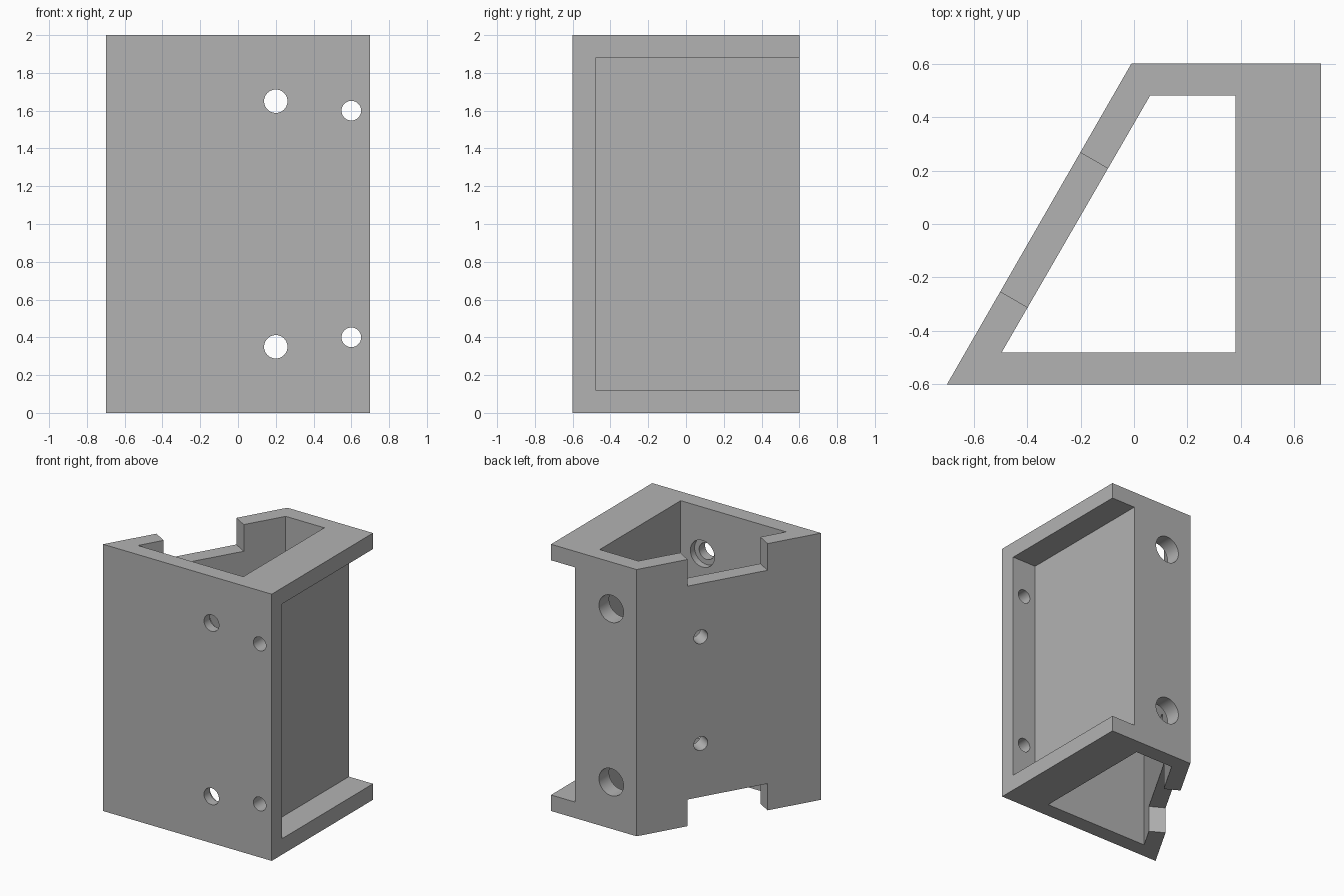
import bpy, bmesh, math
from mathutils import Vector, Matrix

cube = bpy.data.objects.get("Cube")
if cube:
    bpy.data.objects.remove(cube, do_unlink=True)

HEIGHT, WALL = 2.0, 0.12

grey = bpy.data.materials.new("plain grey")
grey.use_nodes = True
colour = (0.448, 0.448, 0.448, 1)
grey.diffuse_color = colour
grey.node_tree.nodes["Principled BSDF"].inputs["Base Color"].default_value = colour


def make_object(name, bm):
    bmesh.ops.recalc_face_normals(bm, faces=bm.faces)
    mesh = bpy.data.meshes.new(name)
    bm.to_mesh(mesh)
    bm.free()
    mesh.materials.append(grey)
    obj = bpy.data.objects.new(name, mesh)
    bpy.context.collection.objects.link(obj)
    return obj


def prism(name, outline, z0, z1):
    bm = bmesh.new()
    face = bm.faces.new([bm.verts.new((x, y, z0)) for x, y in outline])
    grown = bmesh.ops.extrude_face_region(bm, geom=[face])["geom"]
    verts = [g for g in grown if isinstance(g, bmesh.types.BMVert)]
    bmesh.ops.translate(bm, verts=verts, vec=(0, 0, z1 - z0))
    return make_object(name, bm)


def box(name, centre, size, turn=0):
    bm = bmesh.new()
    place = Matrix.Translation(centre) @ Matrix.Rotation(turn, 4, "Z") @ Matrix.Diagonal((*size, 1))
    bmesh.ops.create_cube(bm, size=1, matrix=place)
    return make_object(name, bm)


def drill(name, start, end, radius):
    start, end = Vector(start), Vector(end)
    axis = end - start
    place = Matrix.Translation((start + end) / 2) @ axis.to_track_quat("Z", "Y").to_matrix().to_4x4()
    bm = bmesh.new()
    bmesh.ops.create_cone(bm, cap_ends=True, segments=40, radius1=radius,
                          radius2=radius, depth=axis.length, matrix=place)
    return make_object(name, bm)


# Wedge-shaped housing
housing = prism("bracket_housing", [(-0.7, -0.6), (0.7, -0.6), (0.7, 0.6), (-0.01, 0.6)], 0, HEIGHT)

# Hollow through the height, and channel in the side that is open at the back
cutters = [
    prism("hollow_cutter", [(-0.495, -0.48), (0.38, -0.48), (0.38, 0.48), (0.06, 0.48)], -0.1, HEIGHT + 0.1),
    box("channel_cutter", (0.7, 0.16, 1), (0.4, 1.28, HEIGHT - 2 * WALL)),
]

# Frame of the slanted wall
corner = Vector((-0.01, 0.6, 0))
along = (Vector((-0.7, -0.6, 0)) - corner)
inward = Vector((-along.y, along.x, 0)).normalized()
angle = math.atan2(along.y, along.x)
notch = corner + along * 0.494 + inward * WALL / 2
hole = corner + along * 0.348

for side in (-1, 1):
    # Notches at the ends of the slanted wall, and its small holes
    cutters.append(box("notch_cutter", notch + Vector((0, 0, 1 + side)), (0.6, 0.24, 0.4), angle))
    mid = hole + Vector((0, 0, 1 + side * 0.4))
    cutters.append(drill("slant_hole_cutter", mid - inward * 0.1, mid + inward * 0.2, 0.052))
    # Holes in the front flange
    z = 1 + side * 0.6
    cutters.append(drill("flange_hole_cutter", (0.6, -0.7, z), (0.6, -0.4, z), 0.052))
    # Counterbored front holes with wide access holes behind them
    z = 1 + side * 0.65
    cutters.append(drill("screw_hole_cutter", (0.2, -0.7, z), (0.2, -0.4, z), 0.062))
    cutters.append(drill("counterbore_cutter", (0.2, -0.53, z), (0.2, -0.35, z), 0.1))
    cutters.append(drill("access_hole_cutter", (0.2, 0.4, z), (0.2, 0.7, z), 0.102))

for cutter in cutters:
    cutter.hide_render = True
    cut = housing.modifiers.new(cutter.name, "BOOLEAN")
    cut.operation = "DIFFERENCE"
    cut.solver = "EXACT"
    cut.object = cutter

# Bake the cuts and drop the helpers
bpy.context.view_layer.update()
graph = bpy.context.evaluated_depsgraph_get()
baked = bpy.data.meshes.new_from_object(housing.evaluated_get(graph))
housing.modifiers.clear()
housing.data = baked
for cutter in cutters:
    bpy.data.objects.remove(cutter, do_unlink=True)
baked.materials.clear()
baked.materials.append(grey)
for face in baked.polygons:
    face.material_index = 0

bpy.ops.object.select_all(action="DESELECT")
housing.select_set(True)
bpy.context.view_layer.objects.active = housing
bpy.ops.object.shade_smooth_by_angle(angle=math.radians(30))
